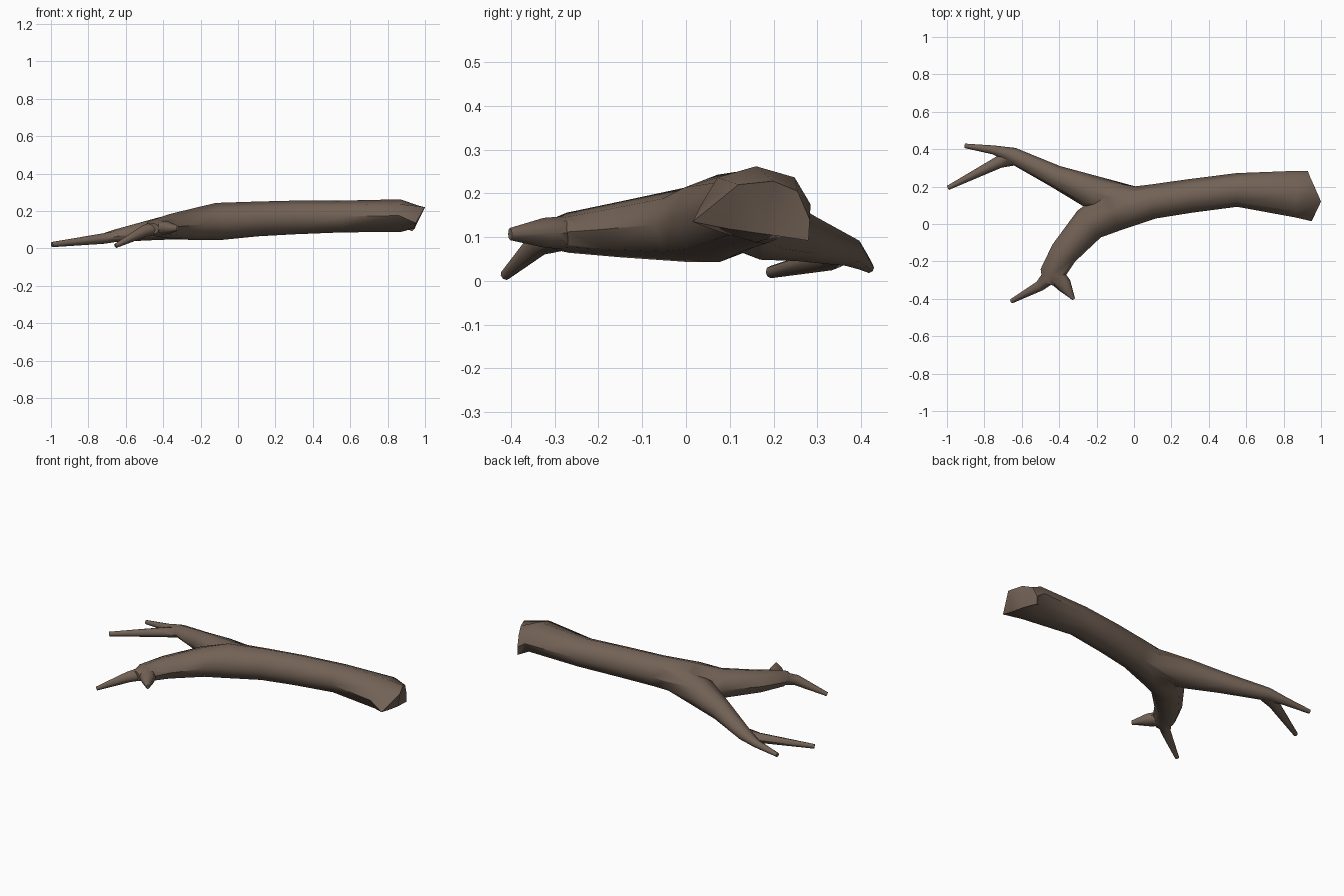
import bpy, bmesh, math
from mathutils import Vector

if "Cube" in bpy.data.objects:
    bpy.data.objects.remove(bpy.data.objects["Cube"])

SIDES = 8
bark = bpy.data.materials.new("bark brown")
bark.diffuse_color = (0.17, 0.122, 0.092, 1)
bark.use_nodes = True
bark.node_tree.nodes["Principled BSDF"].inputs["Base Color"].default_value = bark.diffuse_color


def limb(name, stations, first_ring=None):
    """Tube through stations (x, y, z, half width, half height), capped at both ends."""
    bm = bmesh.new()
    pts = [Vector(s[:3]) for s in stations]
    rings = []
    if first_ring:
        rings.append([bm.verts.new(p) for p in first_ring])
    for i, s in enumerate(stations):
        a, b = pts[max(i - 1, 0)], pts[min(i + 1, len(pts) - 1)]
        t = (b - a).normalized()
        side = t.cross(Vector((0, 0, 1))).normalized()
        up = side.cross(t)
        ring = []
        for k in range(SIDES):
            ang = 2 * math.pi * k / SIDES
            ring.append(bm.verts.new(pts[i] + side * s[3] * math.cos(ang) + up * s[4] * math.sin(ang)))
        rings.append(ring)
    for r0, r1 in zip(rings, rings[1:]):
        for k in range(SIDES):
            n = (k + 1) % SIDES
            bm.faces.new((r0[k], r0[n], r1[n], r1[k]))
    bm.faces.new(rings[0])
    bm.faces.new(rings[-1])
    bmesh.ops.triangulate(bm, faces=[f for f in bm.faces if len(f.verts) > 4])
    bmesh.ops.recalc_face_normals(bm, faces=bm.faces)
    me = bpy.data.meshes.new(name)
    bm.to_mesh(me)
    bm.free()
    me.materials.append(bark)
    ob = bpy.data.objects.new(name, me)
    bpy.context.collection.objects.link(ob)
    return ob


# broken, slanted butt end of the trunk
butt = [(0.93, 0.283, 0.14), (0.94, 0.255, 0.205), (0.965, 0.20, 0.228), (1.0, 0.12, 0.22),
        (0.95, 0.015, 0.135), (0.947, 0.09, 0.12), (0.945, 0.18, 0.107), (0.93, 0.28, 0.092)]

# trunk bending into the front branch
trunk = limb("branch", [
    (0.87, 0.16, 0.175, 0.125, 0.087), (0.55, 0.182, 0.17, 0.09, 0.085),
    (0.30, 0.150, 0.165, 0.09, 0.09), (0.10, 0.12, 0.157, 0.092, 0.093),
    (-0.11, 0.075, 0.143, 0.115, 0.1), (-0.24, 0.0, 0.128, 0.095, 0.085),
    (-0.375, -0.155, 0.117, 0.076, 0.063), (-0.44, -0.27, 0.11, 0.066, 0.046),
    (-0.455, -0.32, 0.105, 0.035, 0.03)], butt)

# back branch and the twigs
parts = [
    limb("back_branch", [
        (0.02, 0.12, 0.15, 0.075, 0.08), (-0.23, 0.172, 0.128, 0.09, 0.08),
        (-0.42, 0.255, 0.105, 0.06, 0.06), (-0.65, 0.367, 0.068, 0.043, 0.034),
        (-0.75, 0.396, 0.048, 0.024, 0.022), (-0.905, 0.418, 0.03, 0.012, 0.012)]),
    limb("back_twig", [
        (-0.60, 0.355, 0.072, 0.035, 0.03), (-0.72, 0.332, 0.052, 0.033, 0.028),
        (-0.995, 0.193, 0.02, 0.012, 0.014)]),
    limb("front_twig", [
        (-0.42, -0.25, 0.115, 0.05, 0.04), (-0.505, -0.332, 0.09, 0.028, 0.032),
        (-0.655, -0.413, 0.013, 0.012, 0.012)]),
    limb("side_twig", [
        (-0.44, -0.25, 0.11, 0.05, 0.04), (-0.375, -0.325, 0.11, 0.042, 0.034),
        (-0.322, -0.402, 0.107, 0.008, 0.014)]),
]

# fuse everything into one skin
bpy.context.view_layer.objects.active = trunk
for p in parts:
    m = trunk.modifiers.new("union", 'BOOLEAN')
    m.operation = 'UNION'
    m.solver = 'EXACT'
    m.object = p
    bpy.ops.object.modifier_apply(modifier=m.name)
    bpy.data.objects.remove(p)

bpy.ops.object.select_all(action='DESELECT')
trunk.select_set(True)
bpy.ops.object.shade_smooth_by_angle(angle=math.radians(50))
